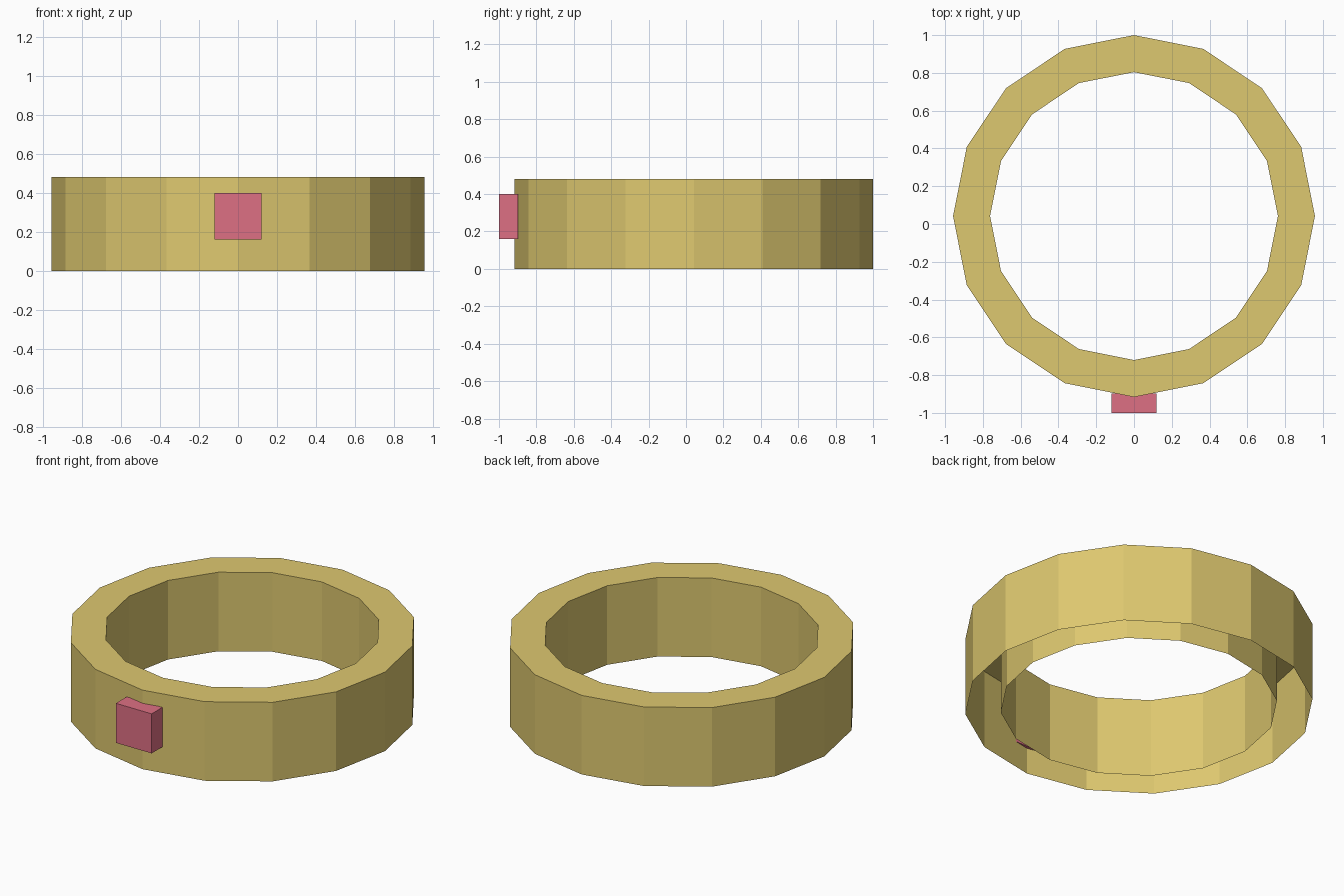
import bpy, bmesh, math
from mathutils import Matrix, Vector

SIDES = 16
OUTER, INNER, HEIGHT = 0.958, 0.762, 0.48
CENTRE_Y = 0.042

default = bpy.data.objects.get("Cube")
if default:
    bpy.data.objects.remove(default, do_unlink=True)


def make_material(name, colour):
    mat = bpy.data.materials.new(name)
    mat.use_nodes = True
    mat.diffuse_color = colour
    mat.node_tree.nodes["Principled BSDF"].inputs["Base Color"].default_value = colour
    return mat


def add_object(name, bm, mat):
    mesh = bpy.data.meshes.new(name)
    bmesh.ops.recalc_face_normals(bm, faces=bm.faces)
    bm.to_mesh(mesh)
    bm.free()
    mesh.materials.append(mat)
    obj = bpy.data.objects.new(name, mesh)
    bpy.context.collection.objects.link(obj)
    return obj


gold = make_material("gold", (0.73, 0.58, 0.16, 1))
pink = make_material("pink", (0.73, 0.16, 0.23, 1))

# Hollow band: outer wall, top rim and inner wall, open underneath
bm = bmesh.new()
profile = [(OUTER, 0), (OUTER, HEIGHT), (INNER, HEIGHT), (INNER, 0)]
verts = [bm.verts.new((r, 0, z)) for r, z in profile]
edges = [bm.edges.new(pair) for pair in zip(verts, verts[1:])]
bmesh.ops.spin(bm, geom=verts + edges, cent=(0, 0, 0), axis=(0, 0, 1),
               angle=math.tau, steps=SIDES, use_merge=False)
bmesh.ops.remove_doubles(bm, verts=bm.verts, dist=0.001)
# Make the rim face up, and the walls face away from the hollow
bmesh.ops.recalc_face_normals(bm, faces=bm.faces)
rim = next(f for f in bm.faces if abs(f.normal.z) > 0.9)
flip = rim.normal.z < 0
band = add_object("band", bm, gold)
if flip:
    band.data.flip_normals()
band.location.y = CENTRE_Y

# Small block set into the front of the band
bm = bmesh.new()
size = Matrix.Diagonal(Vector((0.24, 0.103, 0.24, 1)))
bmesh.ops.create_cube(bm, size=1, matrix=Matrix.Translation((0, -0.9485, 0.28)) @ size)
add_object("front_block", bm, pink)
